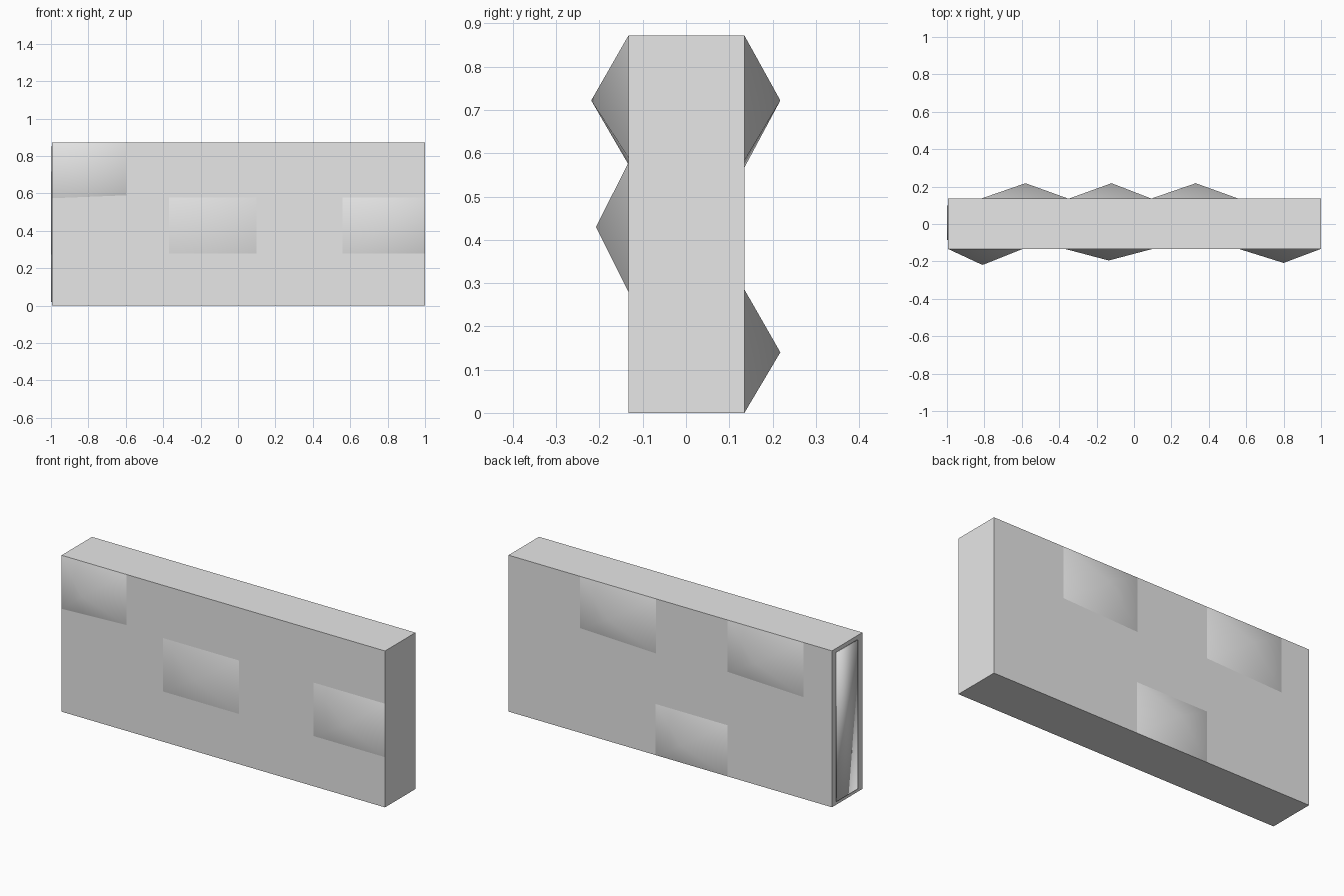
import bpy

if "Cube" in bpy.data.objects:
    bpy.data.objects.remove(bpy.data.objects["Cube"])

# One plain light grey for everything
grey = bpy.data.materials.new("light_grey")
grey.diffuse_color = (0.8, 0.8, 0.8, 1)
grey.use_nodes = True
grey.node_tree.nodes["Principled BSDF"].inputs["Base Color"].default_value = grey.diffuse_color

FRONT, BACK = -0.133, 0.135      # y of the two big walls
LEFT, RIGHT, TOP = -0.995, 1.0, 0.872


def make(name, verts, faces, smooth=False):
    mesh = bpy.data.meshes.new(name)
    mesh.from_pydata(verts, [], faces)
    mesh.materials.append(grey)
    for p in mesh.polygons:
        p.use_smooth = smooth
    mesh.update()
    obj = bpy.data.objects.new(name, mesh)
    bpy.context.collection.objects.link(obj)
    return obj


def box(name, x0, x1, y0, y1, z0, z1, smooth=False):
    verts = [(x, y, z) for x in (x0, x1) for y in (y0, y1) for z in (z0, z1)]
    faces = [(0, 1, 3, 2), (4, 6, 7, 5), (0, 4, 5, 1),
             (2, 3, 7, 6), (0, 2, 6, 4), (1, 5, 7, 3)]
    return make(name, verts, faces, smooth)


def stud(name, wall, x0, x1, z0, z1, apex, skew=0.0):
    """Shallow smooth pyramid on a wall; skew tilts its lower edge."""
    verts = [(x0, wall, z0 - skew), (x1, wall, z0 + skew),
             (x1, wall, z1), (x0, wall, z1), apex]
    faces = [(i, (i + 1) % 4, 4) for i in range(4)]
    if wall > 0:
        faces = [f[::-1] for f in faces]
    return make(name, verts, faces, True)


# Wall slab
box("slab", LEFT, RIGHT, FRONT, BACK, 0, TOP)

# Thin raised plate on the left end
box("end_plate", -1.0, LEFT, -0.085, 0.10, 0.02, 0.85, True)

# Front studs
stud("front_stud_left", FRONT, LEFT, -0.595, 0.582, TOP, (-0.81, -0.219, 0.722), 0.008)
stud("front_stud_middle", FRONT, -0.37, 0.10, 0.28, 0.578, (-0.135, -0.195, 0.43))
stud("front_stud_right", FRONT, 0.56, RIGHT, 0.28, 0.578, (0.80, -0.208, 0.43))

# Back studs
stud("back_stud_left", BACK, -0.82, -0.35, 0.575, TOP, (-0.58, 0.218, 0.722), 0.008)
stud("back_stud_right", BACK, 0.09, 0.56, 0.575, TOP, (0.33, 0.218, 0.722), 0.008)
stud("back_stud_low", BACK, -0.35, 0.095, 0.0, 0.285, (-0.12, 0.218, 0.14))
